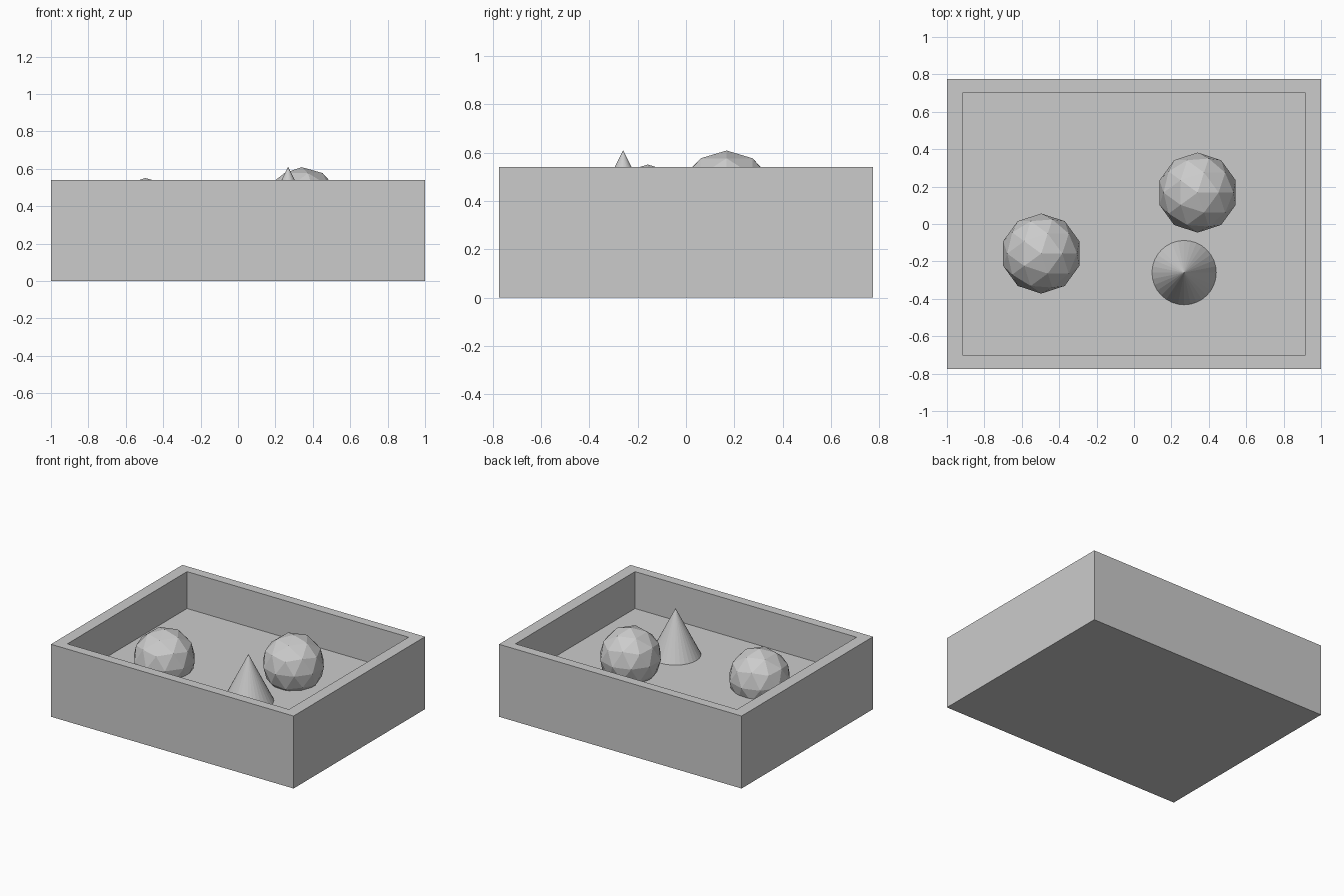
import bpy
import bmesh
from mathutils import Vector, Matrix

# Start from a scene without the default cube
default = bpy.data.objects.get("Cube")
if default:
    bpy.data.objects.remove(default, do_unlink=True)

HALF_X, HALF_Y, HEIGHT = 1.0, 0.774, 0.54
INNER_X, INNER_Y, FLOOR = 0.913, 0.704, 0.265

grey = bpy.data.materials.new("plain grey")
grey.use_nodes = True
COLOUR = (0.6, 0.6, 0.6, 1.0)
grey.diffuse_color = COLOUR
grey.node_tree.nodes["Principled BSDF"].inputs["Base Color"].default_value = COLOUR


def add_object(name, bm, location=(0, 0, 0)):
    bmesh.ops.recalc_face_normals(bm, faces=bm.faces)
    mesh = bpy.data.meshes.new(name)
    bm.to_mesh(mesh)
    bm.free()
    mesh.materials.append(grey)
    obj = bpy.data.objects.new(name, mesh)
    obj.location = location
    bpy.context.collection.objects.link(obj)
    return obj


# Open tray: a block whose top face is inset and pushed down to the floor
bm = bmesh.new()
size = Matrix.Diagonal((2 * HALF_X, 2 * HALF_Y, HEIGHT, 1))
bmesh.ops.create_cube(bm, size=1, matrix=Matrix.Translation((0, 0, HEIGHT / 2)) @ size)
top = max(bm.faces, key=lambda f: f.calc_center_median().z)
bmesh.ops.inset_region(bm, faces=[top], thickness=0.05)
for v in top.verts:
    v.co = Vector((INNER_X if v.co.x > 0 else -INNER_X,
                   INNER_Y if v.co.y > 0 else -INNER_Y, HEIGHT))
bmesh.ops.inset_region(bm, faces=[top], thickness=0)
for v in top.verts:
    v.co.z = FLOOR
add_object("tray", bm)

# Two faceted balls partly sunk into the floor
for name, centre in (("right_ball", (-0.496, -0.158, 0.337)),
                     ("left_ball", (0.34, 0.168, 0.395))):
    bm = bmesh.new()
    bmesh.ops.create_icosphere(bm, subdivisions=2, radius=0.214)
    add_object(name, bm, centre)

# Cone standing on the floor
CONE_HEIGHT = 0.345
bm = bmesh.new()
bmesh.ops.create_cone(bm, cap_ends=True, segments=32, radius1=0.172, radius2=0,
                      depth=CONE_HEIGHT)
add_object("cone", bm, (0.268, -0.26, FLOOR + CONE_HEIGHT / 2))
